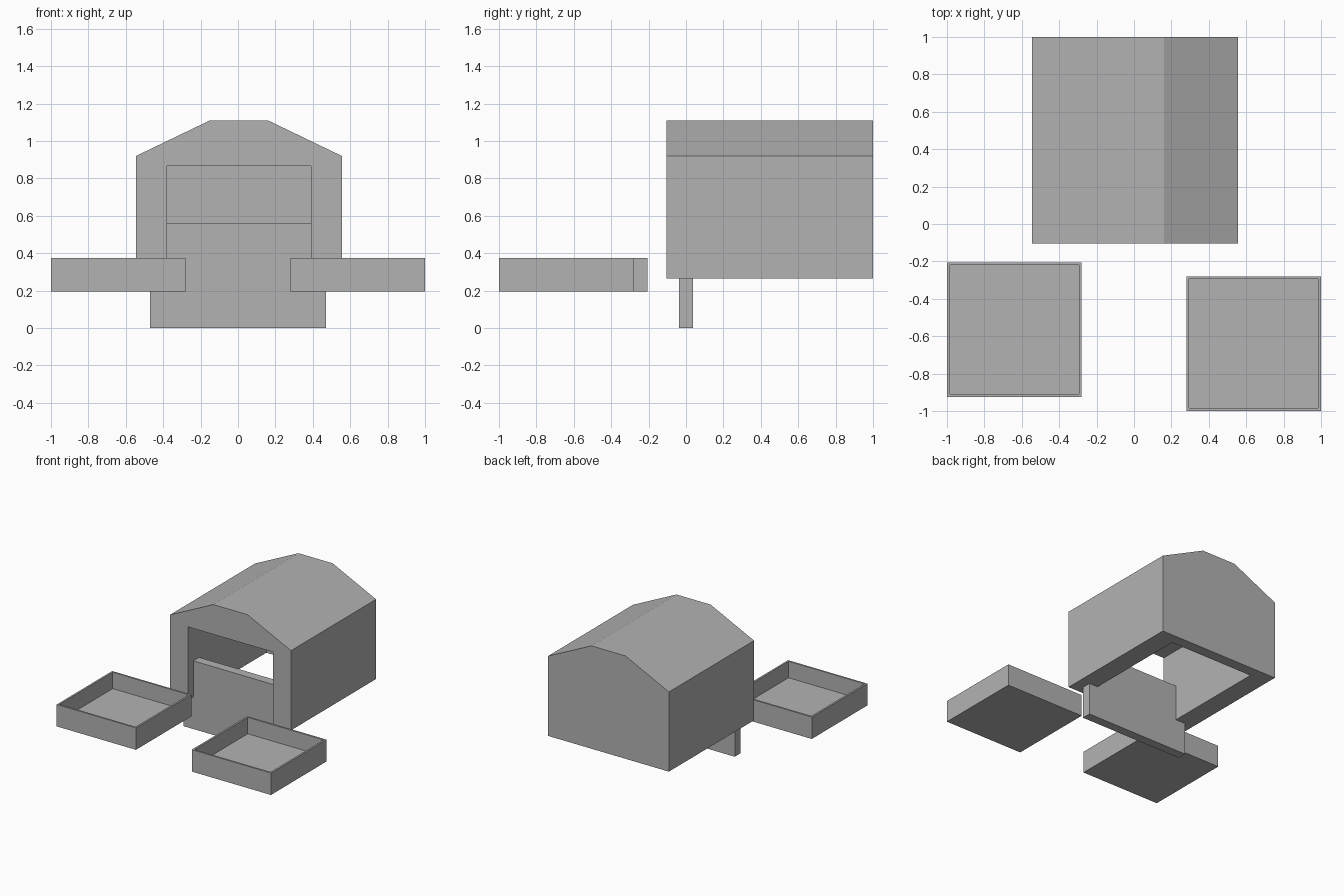
import bpy
import bmesh
from mathutils import Vector

default_cube = bpy.data.objects.get("Cube")
if default_cube:
    bpy.data.objects.remove(default_cube, do_unlink=True)

# Single plain grey finish
grey = bpy.data.materials.new("plain_grey")
grey.use_nodes = True
grey.diffuse_color = (0.45, 0.45, 0.45, 1)
grey.node_tree.nodes["Principled BSDF"].inputs["Base Color"].default_value = grey.diffuse_color


def finish(name, bm):
    """Turn a bmesh into a flat-shaded object with outward normals."""
    bmesh.ops.recalc_face_normals(bm, faces=bm.faces)
    mesh = bpy.data.meshes.new(name)
    bm.to_mesh(mesh)
    bm.free()
    mesh.materials.append(grey)
    obj = bpy.data.objects.new(name, mesh)
    bpy.context.collection.objects.link(obj)
    return obj


def box_bm(low, high):
    low, high = Vector(low), Vector(high)
    bm = bmesh.new()
    bmesh.ops.create_cube(bm, size=1)
    bmesh.ops.scale(bm, vec=high - low, verts=bm.verts)
    bmesh.ops.translate(bm, vec=(low + high) / 2, verts=bm.verts)
    return bm


def prism(name, profile, y_front, y_back):
    """Extrude an x-z outline along y."""
    bm = bmesh.new()
    face = bm.faces.new([bm.verts.new((x, y_front, z)) for x, z in profile])
    result = bmesh.ops.extrude_face_region(bm, geom=[face])
    verts = [v for v in result["geom"] if isinstance(v, bmesh.types.BMVert)]
    bmesh.ops.translate(bm, vec=(0, y_back - y_front, 0), verts=verts)
    return finish(name, bm)


def tray(name, x, y, size=0.72, bottom=0.195, top=0.375, rim=0.015, floor=0.24):
    """Square open tray with thin walls, placed by its low corner."""
    bm = box_bm((x, y, bottom), (x + size, y + size, top))
    bm.normal_update()
    lid = max(bm.faces, key=lambda f: f.calc_center_median().z)
    bmesh.ops.inset_region(bm, faces=[lid], thickness=rim, use_even_offset=True)
    inner = bmesh.ops.extrude_discrete_faces(bm, faces=[lid])["faces"][0]
    bmesh.ops.translate(bm, vec=(0, 0, floor - top), verts=inner.verts)
    return finish(name, bm)


# Shell with a broken-pitch roof, hollow and open at the front and underneath
half_outline = [(0.55, 0.265), (0.55, 0.92), (0.155, 1.11)]
outline = half_outline + [(-x, z) for x, z in reversed(half_outline)]
shell = prism("roofed_shell", [(x + 0.005, z) for x, z in outline], -0.105, 1.0)

cutter = finish("shell_cavity_cutter", box_bm((-0.38, -0.3, 0), (0.39, 0.91, 0.865)))
cutter.hide_render = True
cut = shell.modifiers.new("cavity", "BOOLEAN")
cut.operation = "DIFFERENCE"
cut.solver = "EXACT"
cut.object = cutter
bpy.context.view_layer.objects.active = shell
bpy.ops.object.modifier_apply(modifier=cut.name)
bpy.data.objects.remove(cutter, do_unlink=True)

# Upright panel standing across the opening
finish("front_panel", box_bm((-0.47, -0.037, 0), (0.47, 0.038, 0.56)))

# Two shallow trays in front, slightly staggered
tray("right_tray", -1.0, -0.925)
tray("left_tray", 0.28, -1.0)
